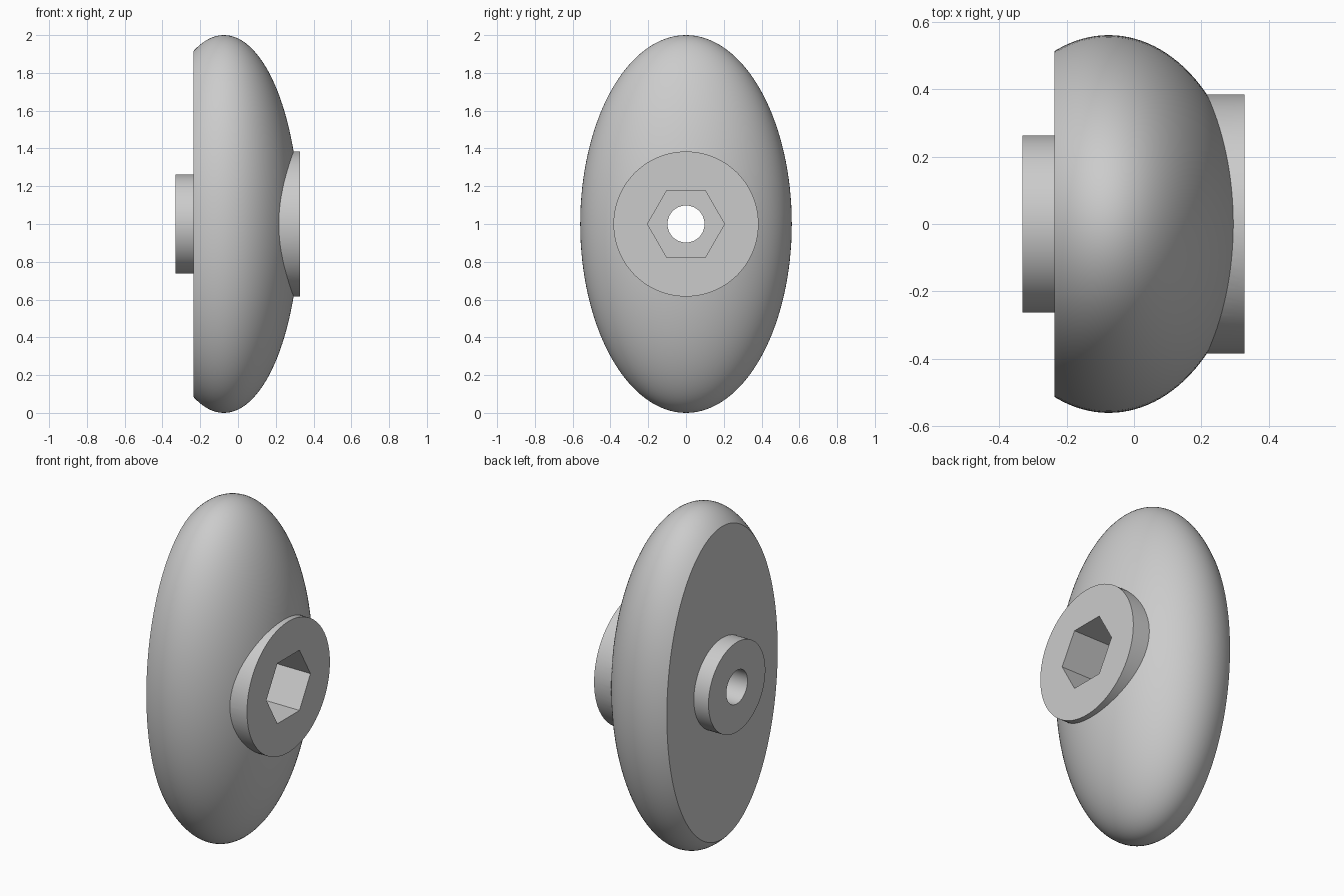
import bpy
import bmesh
import math
from mathutils import Matrix

cube = bpy.data.objects.get("Cube")
if cube:
    bpy.data.objects.remove(cube, do_unlink=True)

grey = bpy.data.materials.new("plain grey")
grey.use_nodes = True
GREY = (0.6, 0.6, 0.6, 1.0)
grey.diffuse_color = GREY
grey.node_tree.nodes["Principled BSDF"].inputs["Base Color"].default_value = GREY

CENTRE_Z = 1.0
ALONG_X = Matrix.Rotation(math.pi / 2, 4, "Y")


def finish(name, bm):
    """Turn a bmesh into a linked grey object."""
    bmesh.ops.recalc_face_normals(bm, faces=bm.faces)
    mesh = bpy.data.meshes.new(name)
    bm.to_mesh(mesh)
    bm.free()
    mesh.materials.append(grey)
    obj = bpy.data.objects.new(name, mesh)
    bpy.context.collection.objects.link(obj)
    return obj


def rod(name, radius, x0, x1, sides=96):
    """Prism or cylinder lying along x."""
    bm = bmesh.new()
    place = Matrix.Translation(((x0 + x1) / 2, 0, CENTRE_Z)) @ ALONG_X
    bmesh.ops.create_cone(bm, cap_ends=True, segments=sides, radius1=radius,
                          radius2=radius, depth=x1 - x0, matrix=place)
    return finish(name, bm)


def combine(target, tool, operation):
    """Apply a boolean and drop the tool."""
    mod = target.modifiers.new(operation.lower(), "BOOLEAN")
    mod.operation = operation
    mod.solver = "EXACT"
    mod.object = tool
    bpy.ops.object.modifier_apply(modifier=mod.name)
    bpy.data.objects.remove(tool, do_unlink=True)


# Ellipsoid knob body, sliced flat on the mounting side
bm = bmesh.new()
shape = Matrix.Translation((-0.075, 0, CENTRE_Z)) @ Matrix.Diagonal((0.40, 0.56, 1.0, 1.0))
bmesh.ops.create_uvsphere(bm, u_segments=128, v_segments=64, radius=1.0,
                          matrix=shape @ ALONG_X)
cut = bmesh.ops.bisect_plane(bm, geom=bm.verts[:] + bm.edges[:] + bm.faces[:],
                             plane_co=(-0.235, 0, 0), plane_no=(-1, 0, 0),
                             clear_outer=True)
rim = [e for e in cut["geom_cut"] if isinstance(e, bmesh.types.BMEdge)]
bmesh.ops.contextual_create(bm, geom=rim)
knob = finish("knob_body", bm)

bpy.ops.object.select_all(action="DESELECT")
knob.select_set(True)
bpy.context.view_layer.objects.active = knob

# Outer boss and mounting hub
combine(knob, rod("outer_boss", 0.384, -0.06, 0.327), "UNION")
combine(knob, rod("mounting_hub", 0.263, -0.33, -0.10), "UNION")

# Hexagonal bolt pocket with a point at the top, then the through hole
combine(knob, rod("hex_pocket", 0.204, -0.05, 0.50, sides=6), "DIFFERENCE")
combine(knob, rod("bolt_hole", 0.098, -0.60, 0.60, sides=64), "DIFFERENCE")

bpy.ops.object.shade_smooth_by_angle(angle=math.radians(28))
